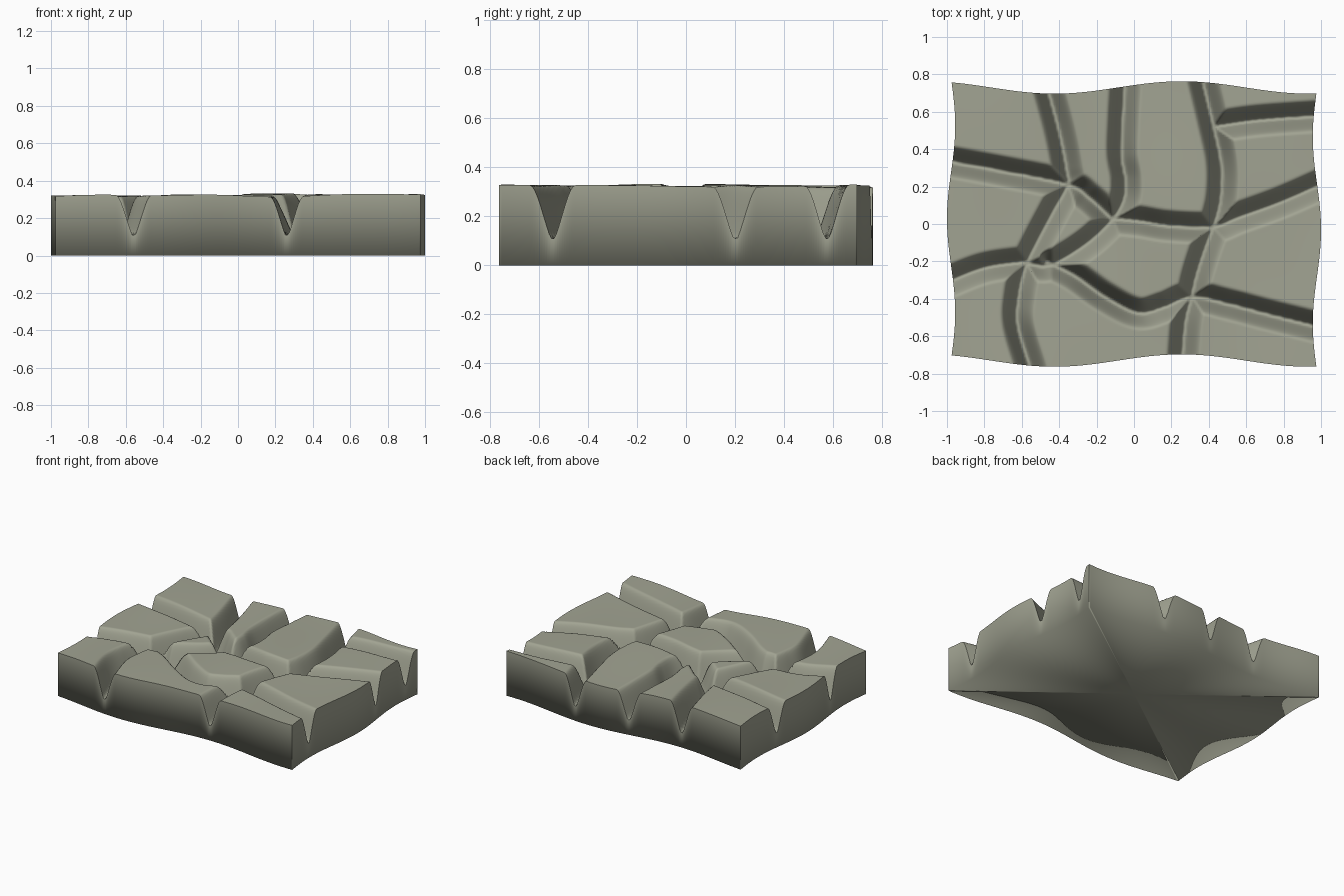
import bpy, bmesh, math
from mathutils import Vector, kdtree

if "Cube" in bpy.data.objects:
    bpy.data.objects.remove(bpy.data.objects["Cube"])

NX, NY = 200, 150
FLOOR = 0.11

# centre lines of the cracks between the stones (x, y)
cracks = [
    [(-.47, .76), (-.40, .5), (-.36, .3), (-.355, .21), (-.43, .07), (-.52, -.1), (-.58, -.23),
     (-.615, -.38), (-.62, -.54), (-.55, -.78)],
    [(-1.02, .34), (-.72, .285), (-.355, .21), (-.24, .14), (-.12, .03)],
    [(-.045, .8), (-.06, .55), (-.065, .37), (-.045, .24), (-.055, .13), (-.12, .02),
     (-.26, -.11), (-.45, -.22), (-.57, -.21)],
    [(-.12, .03), (.03, .015), (.19, -.01), (.42, -.015), (.56, .035), (.78, .115), (1.02, .22)],
    [(.36, .8), (.42, .55), (.465, .34), (.468, .18), (.445, .05), (.38, -.13), (.335, -.27),
     (.305, -.4), (.275, -.53), (.255, -.78)],
    [(.45, .525), (.67, .555), (1.02, .58)],
    [(-1.02, -.32), (-.8, -.235), (-.57, -.2)],
    [(-.47, -.2), (-.32, -.275), (-.155, -.39), (.02, -.475), (.16, -.445), (.31, -.39),
     (.51, -.43), (.72, -.485), (1.02, -.56)],
]


def catmull(pts, steps=40):
    p = [Vector(q) for q in pts]
    p = [2 * p[0] - p[1]] + p + [2 * p[-1] - p[-2]]
    for a, b, c, d in zip(p, p[1:], p[2:], p[3:]):
        for i in range(steps + 1):
            t = i / steps
            yield 0.5 * (2 * b + (c - a) * t + (2 * a - 5 * b + 4 * c - d) * t * t
                         + (3 * b - a - 3 * c + d) * t ** 3)


samples = [q for c in cracks for q in catmull(c)]
tree = kdtree.KDTree(len(samples))
for i, q in enumerate(samples):
    tree.insert((q.x, q.y, 0), i)
tree.balance()


def outline(u, v):
    # wavy slab edges
    x = u * (0.978 + 0.022 * math.cos(2 * math.pi * v * 0.73))
    y = 0.73 * v + 0.033 * math.sin(4.62 * (x + 0.085))
    return x, y


def height(x, y):
    top = (0.322 + 0.006 * math.sin(4.3 * x + 0.6) * math.cos(3.7 * y)
           + 0.004 * math.sin(9 * x + 5 * y) + 0.004 * x)
    d = tree.find((x, y, 0))[2]
    t = min(max((d - 0.008) / 0.082, 0), 1)
    t = 0.5 * (t * t * (3 - 2 * t)) + 0.5 * (1 - (1 - t) ** 2)
    return FLOOR + (top - FLOOR) * t


bm = bmesh.new()
# stone tops and cracks
g = []
for j in range(NY + 1):
    row = []
    for i in range(NX + 1):
        x, y = outline(2 * i / NX - 1, 2 * j / NY - 1)
        row.append(bm.verts.new((x, y, height(x, y))))
    g.append(row)
for j in range(NY):
    for i in range(NX):
        bm.faces.new((g[j][i], g[j][i + 1], g[j + 1][i + 1], g[j + 1][i]))

# outer walls and flat underside
rim = (g[0][:-1] + [r[-1] for r in g[:-1]] + g[-1][:0:-1] + [r[0] for r in g[:0:-1]])
base = [bm.verts.new((v.co.x, v.co.y, 0)) for v in rim]
centre = bm.verts.new((0, 0, 0))
n = len(rim)
for k in range(n):
    m = (k + 1) % n
    bm.faces.new((rim[m], rim[k], base[k], base[m]))
    bm.faces.new((base[m], base[k], centre))
bmesh.ops.recalc_face_normals(bm, faces=bm.faces[:])

# smooth shading, sharp top rim and corners
for f in bm.faces:
    f.smooth = True
for k in range(n):
    bm.edges.get((rim[k], rim[(k + 1) % n])).smooth = False
for k in (0, NX, NX + NY, 2 * NX + NY):
    bm.edges.get((rim[k], base[k])).smooth = False

me = bpy.data.meshes.new("cracked_stone_slab")
bm.to_mesh(me)
bm.free()
ob = bpy.data.objects.new("cracked_stone_slab", me)
bpy.context.collection.objects.link(ob)
mat = bpy.data.materials.new("stone")
mat.diffuse_color = (0.36, 0.37, 0.29, 1)
mat.use_nodes = True
mat.node_tree.nodes["Principled BSDF"].inputs["Base Color"].default_value = mat.diffuse_color
me.materials.append(mat)
